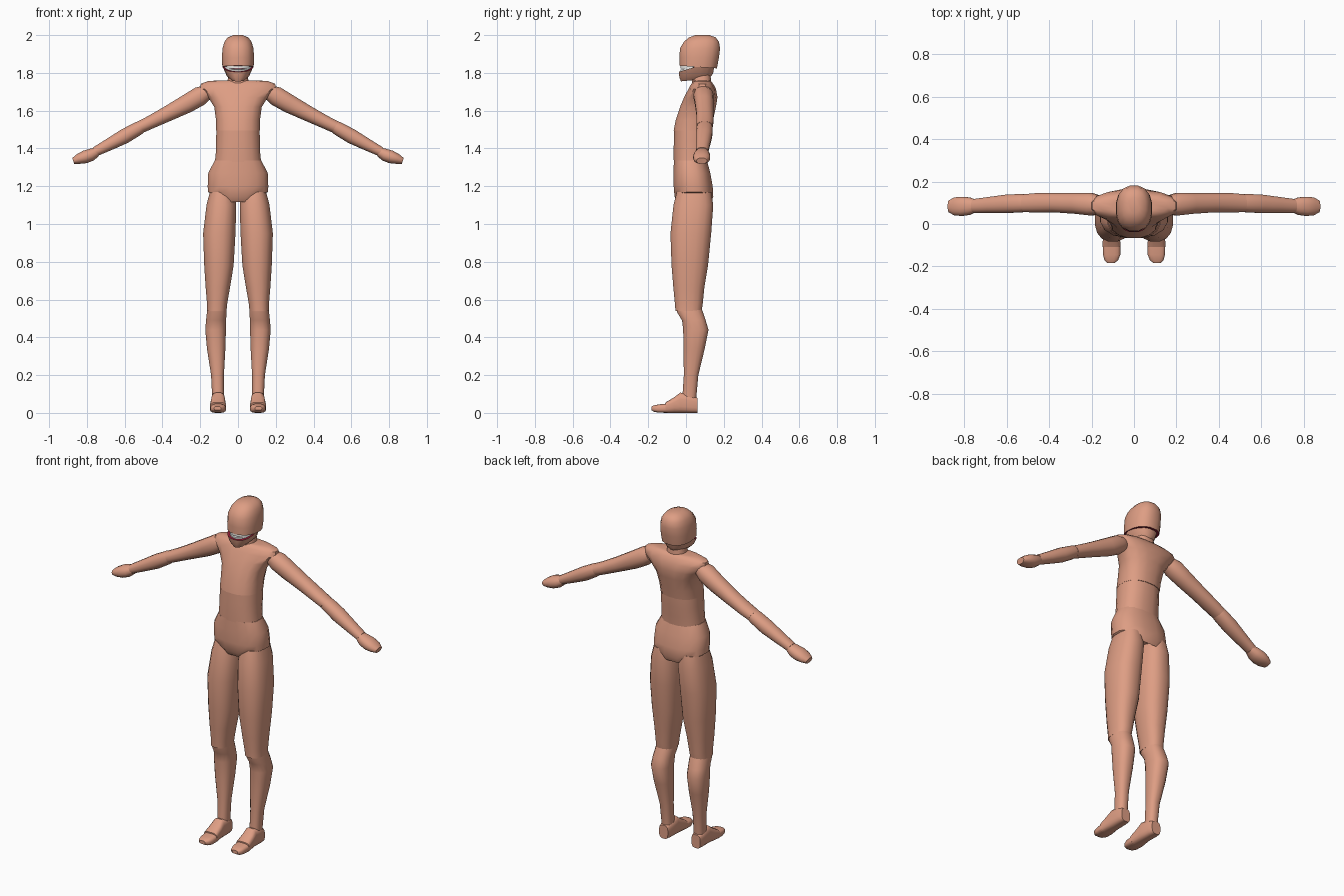
import bpy, bmesh, math
from mathutils import Vector

if "Cube" in bpy.data.objects:
    bpy.data.objects.remove(bpy.data.objects["Cube"])


def material(name, rgb):
    m = bpy.data.materials.new(name)
    m.diffuse_color = (*rgb, 1)
    m.use_nodes = True
    m.node_tree.nodes["Principled BSDF"].inputs["Base Color"].default_value = m.diffuse_color
    return m


SKIN = material("skin", (0.73, 0.34, 0.23))
FLESH = material("mouth_flesh", (0.25, 0.01, 0.03))
TONGUE = material("tongue_pink", (0.6, 0.15, 0.22))
WHITE = material("tooth_white", (0.9, 0.88, 0.85))
N = 16


def unit(i, e, n=N):
    """Point i of a rounded-square ring of radius 1."""
    a = 2 * math.pi * (i + 0.5) / n
    c, s = math.cos(a), math.sin(a)
    return (math.copysign(abs(c) ** (2 / e), c), math.copysign(abs(s) ** (2 / e), s))


def flat_ring(z, y0, y1, x0, x1, tilt=0, vee=0, e=2.4):
    """Horizontal ring; tilt raises z along y, vee raises it away from x = 0."""
    pts = []
    for i in range(N):
        u, v = unit(i, e)
        x, y = (x0 + x1) / 2 + u * (x1 - x0) / 2, (y0 + y1) / 2 + v * (y1 - y0) / 2
        pts.append(Vector((x, y, z + tilt * (y - y0) + vee * abs(x))))
    return pts


def upright_ring(y, x0, x1, z0, z1, e=3.2):
    """Ring facing along y, for feet."""
    return [Vector(((x0 + x1) / 2 + u * (x1 - x0) / 2, y, (z0 + z1) / 2 + v * (z1 - z0) / 2))
            for u, v in (unit(i, e) for i in range(N))]


def limb_ring(x, y, z, r, ry, d, e=2.2):
    """Ring across the arm direction d."""
    side = Vector((-d.z, 0, d.x))
    return [Vector((x, y, z)) + side * u * r + Vector((0, v * ry, 0))
            for u, v in (unit(i, e) for i in range(N))]


def finish(bm, name, mats, mirror=False, angle=38):
    bmesh.ops.recalc_face_normals(bm, faces=bm.faces)
    me = bpy.data.meshes.new(name)
    bm.to_mesh(me)
    bm.free()
    for m in mats:
        me.materials.append(m)
    ob = bpy.data.objects.new(name, me)
    bpy.context.collection.objects.link(ob)
    bpy.ops.object.select_all(action='DESELECT')
    ob.select_set(True)
    bpy.context.view_layer.objects.active = ob
    bpy.ops.object.shade_smooth_by_angle(angle=math.radians(angle))
    if mirror:
        mod = ob.modifiers.new("mirror", 'MIRROR')
        mod.use_mirror_merge = False
    return ob


def loft(name, rings, mirror=False, mouth_cap=None):
    """Skin a closed body through rings; mouth_cap colours the cap at that end."""
    bm = bmesh.new()
    vs = [[bm.verts.new(p) for p in r] for r in rings]
    for a, b in zip(vs, vs[1:]):
        for i in range(N):
            j = (i + 1) % N
            bm.faces.new((a[i], a[j], b[j], b[i]))
    caps = [bm.faces.new(vs[0]), bm.faces.new(vs[-1])]
    if mouth_cap is not None:
        caps[mouth_cap].material_index = 1
    return finish(bm, name, [SKIN, FLESH], mirror)


def body(name, sections, **kw):
    """Centred part from (z, y0, y1, half width, tilt, vee)."""
    return loft(name, [flat_ring(s[0], s[1], s[2], -s[3], s[3], *s[4:]) for s in sections], **kw)


# Head: skull above the mouth, hinged jaw below it
body("skull", [(1.838, -.036, .165, .084, -.07), (1.88, -.036, .176, .087), (1.93, -.034, .182, .083),
               (1.965, -.012, .176, .073), (1.988, .015, .158, .055), (2.0, .05, .125, .025)], mouth_cap=0)
body("jaw", [(1.755, -.028, .125, .035, .1), (1.775, -.036, .145, .06, .12),
             (1.805, -.04, .155, .08, .3)], mouth_cap=1)

# Teeth: two curved strips following the lips
for name, z0, z1, tilt in (("upper_teeth", 1.824, 1.84, -.07), ("lower_teeth", 1.803, 1.816, .3)):
    bm = bmesh.new()
    rows = []
    for k in range(17):
        a = math.pi * (1.08 + 0.84 * k / 16)
        row = []
        for s, z in ((1, z0), (1, z1), (.88, z1), (.88, z0)):
            x, y = .073 * s * math.cos(a), .06 + .09 * s * math.sin(a)
            row.append(bm.verts.new((x, y, z + tilt * (y + .03))))
        rows.append(row)
    for a, b in zip(rows, rows[1:]):
        for i in range(4):
            j = (i + 1) % 4
            bm.faces.new((a[i], a[j], b[j], b[i]))
    bm.faces.new(rows[0])
    bm.faces.new(rows[-1])
    finish(bm, name, [WHITE])

# Tongue
bm = bmesh.new()
bmesh.ops.create_uvsphere(bm, u_segments=16, v_segments=8, radius=1)
for v in bm.verts:
    x, y, z = v.co
    v.co = (x * .045, .03 + y * .05, 1.822 + z * .008 + y * .012)
finish(bm, "tongue", [TONGUE])

# Trunk
body("neck", [(1.73, .03, .135, .06), (1.80, .035, .13, .05)])
body("chest", [(1.495, -.067, .135, .117), (1.55, -.056, .145, .118), (1.62, -.033, .16, .128),
               (1.67, -.012, .168, .16), (1.715, .012, .16, .205), (1.742, .027, .145, .20),
               (1.757, .04, .132, .16), (1.76, .05, .12, .10)])
body("abdomen", [(1.32, -.066, .115, .125), (1.38, -.067, .12, .119), (1.44, -.066, .128, .118),
                 (1.505, -.064, .132, .116)])
body("pelvis", [(1.10, -.045, .135, .145, .0, .42), (1.135, -.062, .146, .162, .0, .22),
                (1.20, -.067, .143, .163), (1.27, -.067, .13, .16), (1.335, -.066, .113, .126)])

# Legs
loft("thighs", [flat_ring(*s) for s in (
    (1.17, -.05, .135, .02, .15), (1.10, -.068, .146, .008, .168), (.95, -.084, .135, .012, .186),
    (.78, -.078, .118, .022, .18), (.66, -.068, .098, .042, .172), (.58, -.06, .09, .056, .165),
    (.54, -.057, .084, .06, .165))], mirror=True)
loft("shins", [flat_ring(*s) for s in (
    (.56, -.05, .08, .064, .16), (.535, -.05, .09, .06, .165), (.49, -.022, .105, .062, .17),
    (.44, -.016, .12, .063, .174), (.34, -.014, .1, .066, .165), (.2, -.012, .066, .074, .143),
    (.08, -.02, .055, .075, .137))], mirror=True)
loft("feet", [upright_ring(*s) for s in (
    (.06, .078, .136, 0, .08), (.03, .07, .142, 0, .093), (-.03, .068, .142, 0, .108),
    (-.06, .066, .146, 0, .085), (-.108, .062, .15, 0, .056))], mirror=True)
loft("toes", [upright_ring(*s) for s in (
    (-.10, .064, .148, 0, .05), (-.145, .064, .146, .001, .045), (-.17, .074, .14, .006, .04),
    (-.183, .09, .126, .014, .034))], mirror=True)

# Arms, sloping down and outwards
UP = Vector((.866, 0, -.5))
LOW = Vector((.87, 0, -.49))
HAND = Vector((.95, 0, -.31))


def arm(name, d, sections):
    loft(name, [limb_ring(*s, d) for s in sections], mirror=True)


arm("upper_arms", UP, [(.165, .09, 1.697, .04, .045), (.2, .093, 1.678, .052, .054),
                       (.27, .097, 1.637, .05, .05), (.37, .1, 1.585, .042, .046),
                       (.46, .1, 1.54, .036, .046), (.515, .098, 1.514, .034, .043)])
arm("forearms", LOW, [(.505, .098, 1.519, .032, .04), (.53, .098, 1.505, .037, .044),
                      (.6, .095, 1.465, .04, .044), (.68, .09, 1.422, .033, .038),
                      (.755, .085, 1.383, .026, .033)])
arm("hands", HAND, [(.745, .085, 1.382, .025, .03), (.775, .084, 1.367, .033, .042),
                    (.81, .083, 1.355, .035, .046), (.845, .083, 1.344, .027, .043),
                    (.872, .083, 1.334, .017, .028)])
